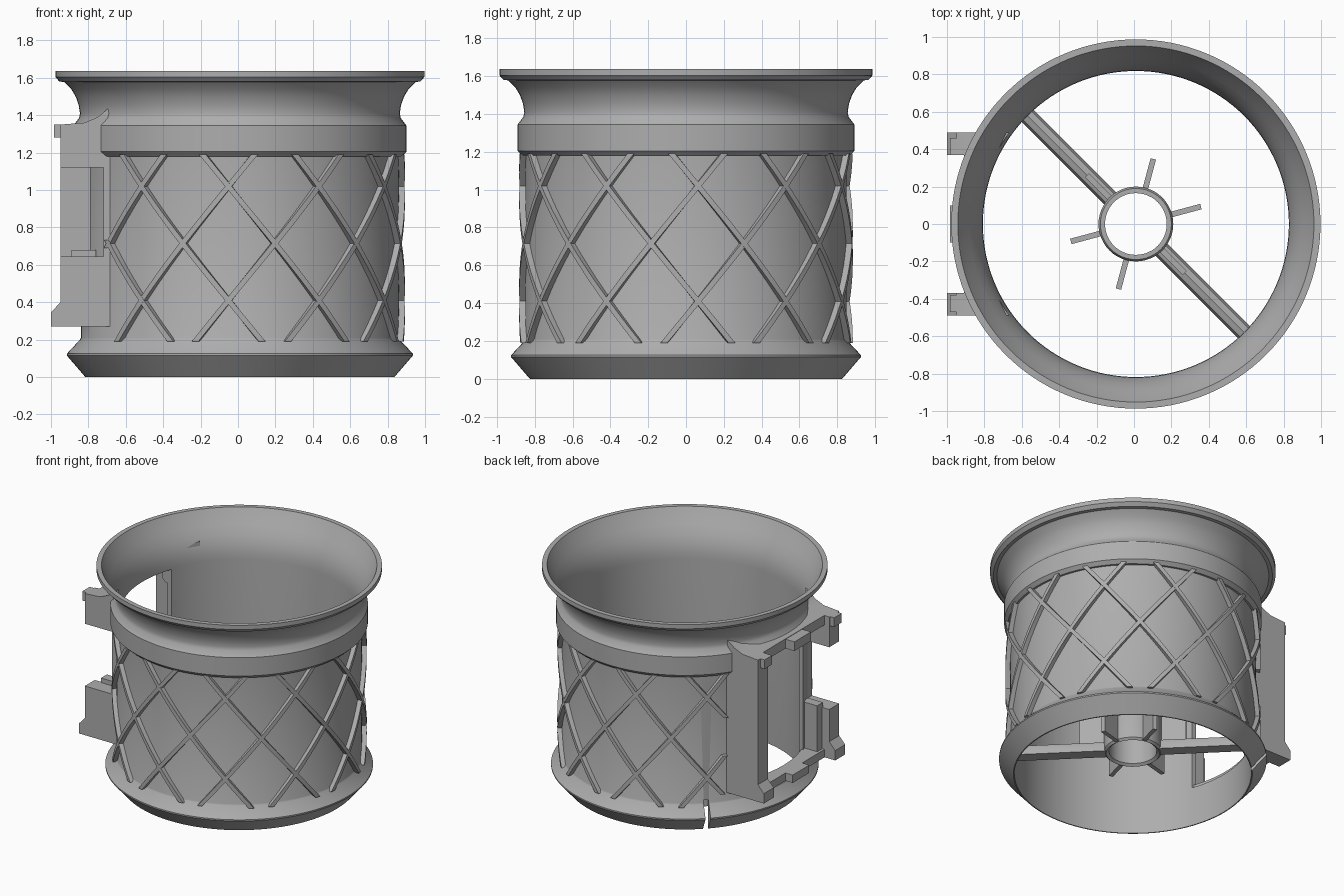
import bpy, bmesh, math
from mathutils import Vector, Matrix

if "Cube" in bpy.data.objects:
    bpy.data.objects.remove(bpy.data.objects["Cube"])

CX = 0.01  # axis of the tube
grey = bpy.data.materials.new("plain_grey")
grey.diffuse_color = (0.42, 0.42, 0.42, 1)
grey.use_nodes = True
grey.node_tree.nodes["Principled BSDF"].inputs["Base Color"].default_value = grey.diffuse_color


def make(name, bm, smooth=None):
    bmesh.ops.recalc_face_normals(bm, faces=bm.faces)
    me = bpy.data.meshes.new(name)
    bm.to_mesh(me)
    bm.free()
    ob = bpy.data.objects.new(name, me)
    bpy.context.collection.objects.link(ob)
    me.materials.append(grey)
    if smooth:
        shade(ob, smooth)
    return ob


def shade(ob, angle=30):
    bpy.ops.object.select_all(action='DESELECT')
    ob.select_set(True)
    bpy.context.view_layer.objects.active = ob
    bpy.ops.object.shade_smooth_by_angle(angle=math.radians(angle))


def lathe(name, profile, n=128):
    """Closed (r, z) profile revolved round the tube axis."""
    bm = bmesh.new()
    rings = []
    for i in range(n):
        a = 2 * math.pi * i / n
        rings.append([bm.verts.new((CX + r * math.cos(a), r * math.sin(a), z)) for r, z in profile])
    m = len(profile)
    for i in range(n):
        p, q = rings[i], rings[(i + 1) % n]
        for j in range(m):
            k = (j + 1) % m
            bm.faces.new((p[j], q[j], q[k], p[k]))
    return make(name, bm)


def box(name, x, y, z, rot=None):
    bm = bmesh.new()
    bmesh.ops.create_cube(bm, size=1)
    for v in bm.verts:
        v.co = Vector([(lo + hi) / 2 + c * (hi - lo) for c, (lo, hi) in zip(v.co, (x, y, z))])
    if rot is not None:
        bmesh.ops.transform(bm, verts=bm.verts,
                            matrix=Matrix.Translation((CX, 0, 0)) @ Matrix.Rotation(math.radians(rot), 4, 'Z'))
    return make(name, bm)


def prism(name, outline, y0, y1):
    """Extrude an (x, z) outline along y."""
    bm = bmesh.new()
    f = bm.faces.new([bm.verts.new((x, y0, z)) for x, z in outline])
    new = bmesh.ops.extrude_face_region(bm, geom=[f])["geom"]
    bmesh.ops.translate(bm, verts=[g for g in new if isinstance(g, bmesh.types.BMVert)], vec=(0, y1 - y0, 0))
    return make(name, bm)


def cut(ob, *cutters):
    for c in cutters:
        mod = ob.modifiers.new("cut", 'BOOLEAN')
        mod.operation, mod.solver, mod.object = 'DIFFERENCE', 'EXACT', c
        bpy.context.view_layer.objects.active = ob
        bpy.ops.object.modifier_apply(modifier=mod.name)


# Flared tube with foot ring, upper band and top flange
tube = lathe("tube", [
    (.826, 0), (.925, .115), (.925, .125), (.855, .2), (.85, .21), (.85, 1.18), (.865, 1.18), (.89, 1.205),
    (.89, 1.345), (.86, 1.385), (.855, 1.41), (.862, 1.455), (.878, 1.5), (.902, 1.54), (.94, 1.578),
    (.965, 1.58), (.987, 1.605), (.987, 1.637), (.952, 1.637), (.925, 1.585), (.89, 1.53), (.857, 1.47),
    (.833, 1.41), (.821, 1.35), (.818, 1.3), (.818, 0)])
window_cutter = box("window_cutter", (-1.5, -.5), (-.28, .28), (.3, 1.29))
slot_cutter = box("slot_cutter", (.7, 1.1), (-.018, .018), (-.1, .23), rot=135)
cut(tube, window_cutter, slot_cutter)
shade(tube)

# Side bracket: hollow housing with feet, blended into the neck at the top
bracket = prism("side_bracket", [
    (-.6, .27), (-1, .27), (-1, .345), (-.95, .4), (-.95, 1.35), (-.82, 1.36), (-.75, 1.39),
    (-.69, 1.44), (-.64, 1.47), (-.6, 1.47)], -.49, .49)
bore = lathe("bore_cutter", [(.0001, -.5), (.835, -.5), (.835, 2), (.0001, 2)])
cavity = box("cavity_cutter", (-1.5, -.5), (-.37, .37), (.33, 1.28))
foot_gap = box("foot_gap_cutter", (-1.5, -.91), (-.37, .37), (.2, 1.5))
notch = box("notch_cutter", (-1.5, -.72), (-.6, -.3), (.645, 1.12))
cut(bracket, bore, cavity, foot_gap, notch)
shade(bracket)
for c in (window_cutter, slot_cutter, bore, cavity, foot_gap, notch):
    bpy.data.objects.remove(c)

# Clips and guide post on the bracket
box("upper_clip", (-.985, -.88), (-.1, .1), (1.28, 1.35))
box("lower_clip", (-.97, -.88), (-.1, .1), (.27, .33))
for s in (-1, 1):
    box("bracket_tab", (-.985, -.94), (s * .42 - .05, s * .42 + .04), (1.28, 1.35))
box("guide_post", (-.89, -.76), (-.38, -.31), (.33, .68))

# Crossed helical ribs, left open at the bracket
bm = bmesh.new()
STEP = 360 / 11
N = 24
for k in range(11):
    for s in (-1, 1):
        prev = None
        for i in range(N + 1):
            z = .19 + i / N
            a = math.radians(-94 + k * STEP + s * (z - 1.02) / .61 * STEP)
            if math.cos(a) < -.815:
                if prev:
                    bm.faces.new(prev)
                prev = None
                continue
            w = .018 / .87  # half width along the circumference
            cur = [bm.verts.new((CX + r * math.cos(a + d), r * math.sin(a + d), z))
                   for r, d in ((.84, -w), (.882, -w), (.882, w), (.84, w))]
            if prev:
                for j in range(4):
                    m = (j + 1) % 4
                    bm.faces.new((prev[j], prev[m], cur[m], cur[j]))
            else:
                bm.faces.new(cur)
            prev = cur
        if prev:
            bm.faces.new(prev)
make("lattice_ribs", bm, 30)

# Central hub, its fins and the two spokes
shade(lathe("hub", [(.165, .18), (.185, .165), (.2, .18), (.2, .5), (.19, .52), (.165, .52)], 48))
for a in (15, 75, 195, 255):
    box("hub_fin", (.185, .36), (-.015, .015), (.17, .5), rot=a)
for a in (135, -45):
    box("spoke_rib", (.185, .37), (-.015, .015), (.2, .5), rot=a)
    bm = bmesh.new()
    shape = [(-.045, .17), (.045, .17), (.045, .22), (.032, .245), (0, .258), (-.032, .245), (-.045, .22)]
    ends = [[bm.verts.new((r, y, z)) for y, z in shape] for r in (.185, .825)]
    for e in ends:
        bm.faces.new(e)
    for j in range(len(shape)):
        k = (j + 1) % len(shape)
        bm.faces.new((ends[0][j], ends[0][k], ends[1][k], ends[1][j]))
    bmesh.ops.transform(bm, verts=bm.verts,
                        matrix=Matrix.Translation((CX, 0, 0)) @ Matrix.Rotation(math.radians(a), 4, 'Z'))
    make("spoke", bm, 40)
